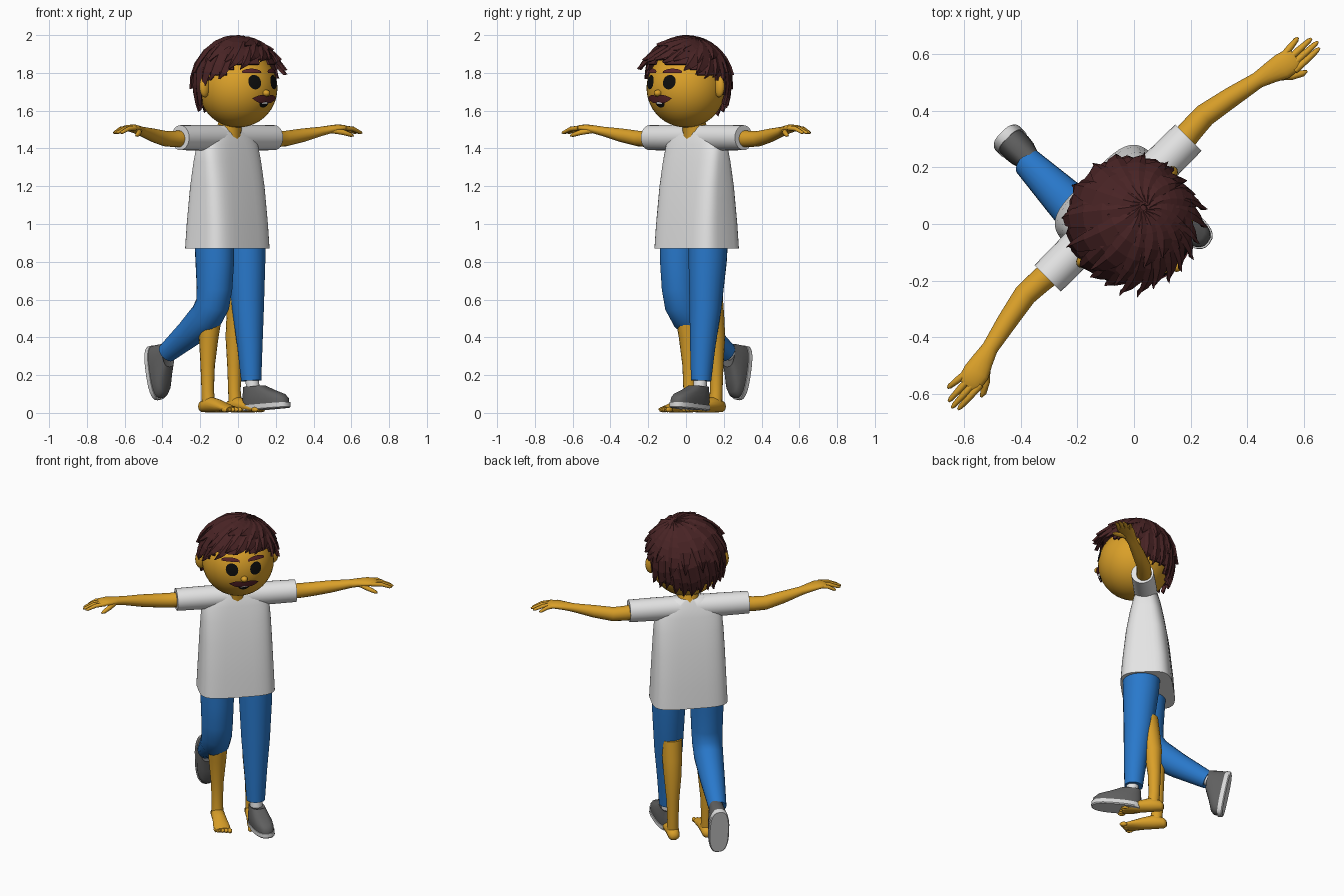
import bpy, bmesh, math, random
from mathutils import Vector as V, Matrix

if "Cube" in bpy.data.objects:
    bpy.data.objects.remove(bpy.data.objects["Cube"])

random.seed(4)
TURN = Matrix.Rotation(math.radians(45), 4, 'Z')  # whole figure faces diagonally


def material(name, *rgb):
    m = bpy.data.materials.new(name)
    m.diffuse_color = (*rgb, 1)
    m.use_nodes = True
    m.node_tree.nodes["Principled BSDF"].inputs["Base Color"].default_value = m.diffuse_color
    return m


SKIN = material("skin", .70, .35, .022)
WHITE = material("shirt white", .78, .78, .78)
BLUE = material("jeans blue", .022, .19, .60)
GREY = material("shoe grey", .115, .115, .115)
SOLE = material("sole light grey", .68, .68, .68)
HAIR = material("hair brown", .065, .017, .018)
BROW = material("moustache brown", .10, .018, .022)
BLACK = material("black", .004, .004, .004)


def finish(name, bm, mats, angle=45, matrix=Matrix()):
    bmesh.ops.recalc_face_normals(bm, faces=bm.faces)
    bm.transform(TURN @ matrix)
    me = bpy.data.meshes.new(name)
    bm.to_mesh(me)
    bm.free()
    for m in mats:
        me.materials.append(m)
    ob = bpy.data.objects.new(name, me)
    bpy.context.collection.objects.link(ob)
    me.polygons.foreach_set("use_smooth", [angle > 0] * len(me.polygons))
    if angle:
        me.set_sharp_from_angle(angle=math.radians(angle))
    return ob


def ring(c, a, b, n=16, e=2.0):
    """Superellipse ring around c with half axes a and b."""
    out = []
    for i in range(n):
        t = 2 * math.pi * i / n
        x, y = math.cos(t), math.sin(t)
        out.append(V(c) + V(a) * math.copysign(abs(x) ** (2 / e), x)
                   + V(b) * math.copysign(abs(y) ** (2 / e), y))
    return out


def loft(bm, rings, mat=lambda k: 0):
    vs = [[bm.verts.new(p) for p in r] for r in rings]
    n = len(vs[0])
    for k in range(len(vs) - 1):
        for i in range(n):
            j = (i + 1) % n
            bm.faces.new((vs[k][i], vs[k][j], vs[k + 1][j], vs[k + 1][i])).material_index = mat(k)
    bm.faces.new(vs[0][::-1]).material_index = mat(0)
    bm.faces.new(vs[-1]).material_index = mat(len(vs) - 2)


def tube(bm, pts, sizes, ref, n=16):
    """Limb along pts; sizes are (side, ref-wise) half widths."""
    pts = [V(p) for p in pts]
    rings = []
    for i, p in enumerate(pts):
        t = (pts[min(i + 1, len(pts) - 1)] - pts[max(i - 1, 0)]).normalized()
        s = t.cross(V(ref)).normalized()
        w, h = sizes[i] if isinstance(sizes[i], tuple) else (sizes[i], sizes[i])
        rings.append(ring(p, s * w, s.cross(t) * h, n))
    loft(bm, rings)


def ball(bm, c, s, seg=16):
    bmesh.ops.create_uvsphere(bm, u_segments=seg, v_segments=seg // 2 + 2, radius=1,
                              matrix=Matrix.LocRotScale(V(c), None, V(s)))


# Shirt: tapered body and straight sleeves
bm = bmesh.new()
loft(bm, [ring((0, .08, z), (a, 0, 0), (0, b, 0), 40, e) for z, a, b, e in (
    (.87, .222, .152, 4), (1.0, .216, .143, 4), (1.2, .208, .122, 3.8), (1.33, .202, .1, 3.5),
    (1.42, .195, .082, 3), (1.48, .17, .066, 2.6), (1.522, .10, .045, 2.2))])
finish("shirt_body", bm, [WHITE], 60)
bm = bmesh.new()
tube(bm, [(x, .08, 1.457) for x in (-.352, -.2, 0, .2, .352)], [.066, .068, .068, .068, .066], (0, 0, 1), 24)
finish("shirt_sleeves", bm, [WHITE])

# Neck, head, ears, nose
bm = bmesh.new()
tube(bm, [(0, .075, 1.46), (0, .06, 1.53), (0, .03, 1.62)], [.07, .062, .062], (1, 0, 0))
finish("neck", bm, [SKIN])
HC, HR = V((0, 0, 1.72)), .209
bm = bmesh.new()
ball(bm, HC, (HR, HR, HR), 40)
finish("head", bm, [SKIN])
bm = bmesh.new()
for s in (-1, 1):
    ball(bm, (s * .213, .035, 1.728), (.034, .024, .058))
finish("ears", bm, [SKIN])
bm = bmesh.new()
ball(bm, (0, -.21, 1.693), (.02, .022, .018))
finish("nose", bm, [SKIN])


# Face parts laid on the head surface
def on_face(x, z, lift=.004):
    r = HR + lift
    return V((x, -math.sqrt(r * r - x * x - (z - HC.z) ** 2), z))


def band(name, mat, top, bot, x0, x1, n=14, lift=.004, thick=0):
    bm = bmesh.new()
    xs = [x0 + (x1 - x0) * i / n for i in range(n + 1)]
    rows = [[bm.verts.new(on_face(x, top(x) + (bot(x) - top(x)) * k / 4, lift)) for x in xs] for k in range(5)]
    for k in range(4):
        for i in range(n):
            bm.faces.new((rows[k][i], rows[k + 1][i], rows[k + 1][i + 1], rows[k][i + 1]))
    if thick:
        bmesh.ops.solidify(bm, geom=bm.faces[:], thickness=thick)
    finish(name, bm, [mat])


def arc(c, r, h):
    return lambda x: h * math.sqrt(max(0, 1 - ((x - c) / r) ** 2))


for s, side in ((-1, "right"), (1, "left")):
    a = arc(s * .07, .035, .038)
    band(side + "_eye", BLACK, lambda x: 1.751 + a(x), lambda x: 1.751 - a(x), s * .07 - .035, s * .07 + .035, 20)
    b = arc(s * .075, .054, .016)
    band(side + "_eyebrow", BROW, lambda x: 1.80 + b(x) * 1.4, lambda x: 1.798 + b(x) * .1,
         s * .075 - .05, s * .075 + .05, lift=.008, thick=.012)
lobe = lambda x: math.sin(math.pi * min(1, .15 + abs(x) / .104))
band("moustache", BROW, lambda x: 1.665 + .018 * lobe(x),
     lambda x: 1.655 - .016 * lobe(x) + .010 * (x / .088) ** 2, -.088, .088, 20, .012, .016)
m = arc(0, .036, .032)
band("mouth", BLACK, lambda x: 1.652, lambda x: 1.648 - m(x), -.036, .036)
band("teeth", WHITE, lambda x: 1.645, lambda x: 1.636, -.02, .02, 8, .007)

# Hair cap trimmed along a hairline, with layered locks
CC, CR = V((0, .006, 1.76)), .226


def hairline(az):  # az: 0 at the face, pi at the back
    f = abs(math.atan2(math.sin(az), math.cos(az)))
    keys = ((0, 1.865), (.7, 1.85), (1.25, 1.79), (1.6, 1.78), (1.95, 1.67), (math.pi, 1.61))
    for (p, u), (q, w) in zip(keys, keys[1:]):
        if f <= q:
            return u + (w - u) * (f - p) / (q - p)
    return keys[-1][1]


def on_cap(d, lift=0):
    d = d.normalized()
    return CC + V((d.x, d.y, d.z * (1 if d.z > 0 else 1.3))) * (CR + lift)


bm = bmesh.new()
bmesh.ops.create_uvsphere(bm, u_segments=36, v_segments=24, radius=1)
for v in bm.verts:
    v.co = on_cap(v.co)
bad = [f for f in bm.faces if (c := f.calc_center_median()).z < hairline(math.atan2(c.x, -c.y))]
bmesh.ops.delete(bm, geom=bad, context='FACES')
bmesh.ops.solidify(bm, geom=bm.faces[:], thickness=.012)
finish("hair_cap", bm, [HAIR], 30)


def lock(bm, az, drop, reach, width, lift, flare):
    z = hairline(az) - drop - CC.z
    if z < 0:
        z /= 1.3
    h = math.sqrt(max(.001, CR * CR - z * z))
    d0 = V((.30, .05, 1)).normalized()
    d1 = V((math.sin(az) * h, -math.cos(az) * h, z)).normalized()
    swirl = d0.cross(d1) * .18
    N = 7
    dirs = [d0.lerp(d1, reach * (.08 + .92 * k / N)).normalized()
            + swirl * math.sin(math.pi * k / N) for k in range(N + 1)]
    pts = [on_cap(d, lift + flare * (k / N) ** 3) for k, d in enumerate(dirs)]
    rings = []
    for k, p in enumerate(pts):
        t = (pts[min(k + 1, N)] - pts[max(k - 1, 0)]).normalized()
        n = dirs[k].normalized()
        s = t.cross(n).normalized()
        w = width * (.35 + .65 * math.sin(math.pi * min(.5, k / N))) * (1 - (k / N) ** 4 * .95)
        rings.append([p + s * w, p + n * .010 + s * w * .35, p - s * w, p - n * .014])
    loft(bm, rings)


bm = bmesh.new()
for i in range(26):
    az = 2 * math.pi * i / 26
    front = math.cos(az) > .45
    lock(bm, az, random.uniform(.0, .045), 1, random.uniform(.034, .044), .001, .035 if front else .008)
for i in range(15):
    az = 2 * math.pi * (i + .4) / 15
    lock(bm, az, 0, random.uniform(.62, .85), .045, .004, .016)
finish("hair_locks", bm, [HAIR], 0)

# Arms with palm, fingers and thumb
FINGERS = ((-.018, .904, -.024), (.003, .916, -.004), (.026, .908, .020), (.046, .876, .056))
for s, side in ((-1, "right"), (1, "left")):
    bm = bmesh.new()
    tube(bm, [(s * x, y, z) for x, y, z in (
        (.25, .08, 1.455), (.38, .092, 1.45), (.45, .095, 1.452), (.56, .074, 1.47), (.67, .05, 1.49),
        (.72, .037, 1.5), (.765, .023, 1.507), (.80, .016, 1.508), (.82, .013, 1.505))],
         [.048, .043, .041, .036, (.029, .025), (.038, .022), (.047, .02), (.044, .017), (.036, .011)], (0, 0, 1))
    for y0, x1, y1 in FINGERS:
        a, b = V((.785, y0, 1.508)), V((x1, y1, 1.482))
        mid = a.lerp(b, .5) + V((0, 0, .008))
        tube(bm, [(s * p.x, p.y, p.z) for p in (a, mid, a.lerp(b, .9), b)], [.013, .012, .009, .004], (0, 0, 1), 8)
    tube(bm, [(s * x, y, z) for x, y, z in ((.72, .02, 1.497), (.765, -.025, 1.485), (.80, -.046, 1.472), (.815, -.05, 1.466))],
         [.016, .014, .011, .004], (0, 0, 1), 8)
    finish(side + "_arm", bm, [SKIN], 60)

# Bare legs and feet
for s, side in ((-1, "right"), (1, "left")):
    bm = bmesh.new()
    x = s * .1
    tube(bm, [(x, .12, .04), (x, .127, .12), (x, .127, .25), (x, .12, .4), (x, .105, .5), (x, .09, .62)],
         [.036, .033, .038, .052, .058, .06], (1, 0, 0))
    loft(bm, [ring((x, y, z), (w, 0, 0), (0, 0, h)) for y, w, h, z in (
        (.182, .016, .016, .03), (.165, .034, .03, .034), (.11, .039, .043, .045), (.04, .042, .034, .036),
        (-.02, .049, .022, .025), (-.06, .046, .014, .019))])
    for k in range(5):  # big toe on the inner side
        ball(bm, (x + s * (k - 2) * .02, -.066 + .007 * k, .017), (.014 - .001 * k, .024, .014), 8)
    finish(side + "_bare_leg", bm, [SKIN], 60)

# Jeans: straight left leg, right leg bent back
bm = bmesh.new()
tube(bm, [(.112, .055, .92), (.112, .05, .8), (.11, .035, .55), (.107, .018, .35), (.106, .007, .17)],
     [(.11, .1), (.106, .097), (.086, .084), (.068, .067), .054], (1, 0, 0), 20)
finish("left_jeans_leg", bm, [BLUE], 50)
bm = bmesh.new()
tube(bm, [(-.112, y, z) for y, z in ((.065, .92), (.062, .8), (.064, .66), (.078, .575), (.125, .51), (.25, .422), (.42, .318))],
     [(.112, .1), (.108, .097), (.098, .092), (.092, .089), (.09, .086), (.075, .073), .053], (1, 0, 0), 20)
finish("right_jeans_leg", bm, [BLUE], 60)


# Shoes: heel back at the origin, toe toward -y
def shoe(name, loc, pitch, yaw):
    rings = []
    for w, back, front, z_back, z_front in (
            (.054, -.004, -.286, 0, 0), (.06, 0, -.292, .006, .006), (.06, 0, -.292, .03, .03),
            (.055, -.004, -.286, .03, .03), (.056, -.003, -.284, .058, .052), (.053, -.005, -.262, .088, .074),
            (.047, -.008, -.20, .112, .098), (.042, -.01, -.135, .128, .128), (.034, -.02, -.12, .122, .122)):
        r = ring((0, (back + front) / 2, 0), (w, 0, 0), (0, (back - front) / 2, 0), 28, 2.7)
        for p in r:
            p.z = z_back + (z_front - z_back) * (back - p.y) / (back - front)
        rings.append(r)
    mtx = (Matrix.Translation(loc) @ Matrix.Rotation(math.radians(yaw), 4, 'Z')
           @ Matrix.Rotation(math.radians(pitch), 4, 'X'))
    bm = bmesh.new()
    loft(bm, rings, lambda k: 0 if k < 3 else 1)
    finish(name, bm, [SOLE, GREY], 40, mtx)
    bm = bmesh.new()
    tube(bm, [(0, -.065, .09), (0, -.06, .17)], [.036, .036], (1, 0, 0))
    finish(name + "_sock", bm, [WHITE], 40, mtx)


shoe("left_shoe", (.1, .05, .008), -4, 8)
shoe("right_shoe", (-.102, .562, .352), 79, 0)
